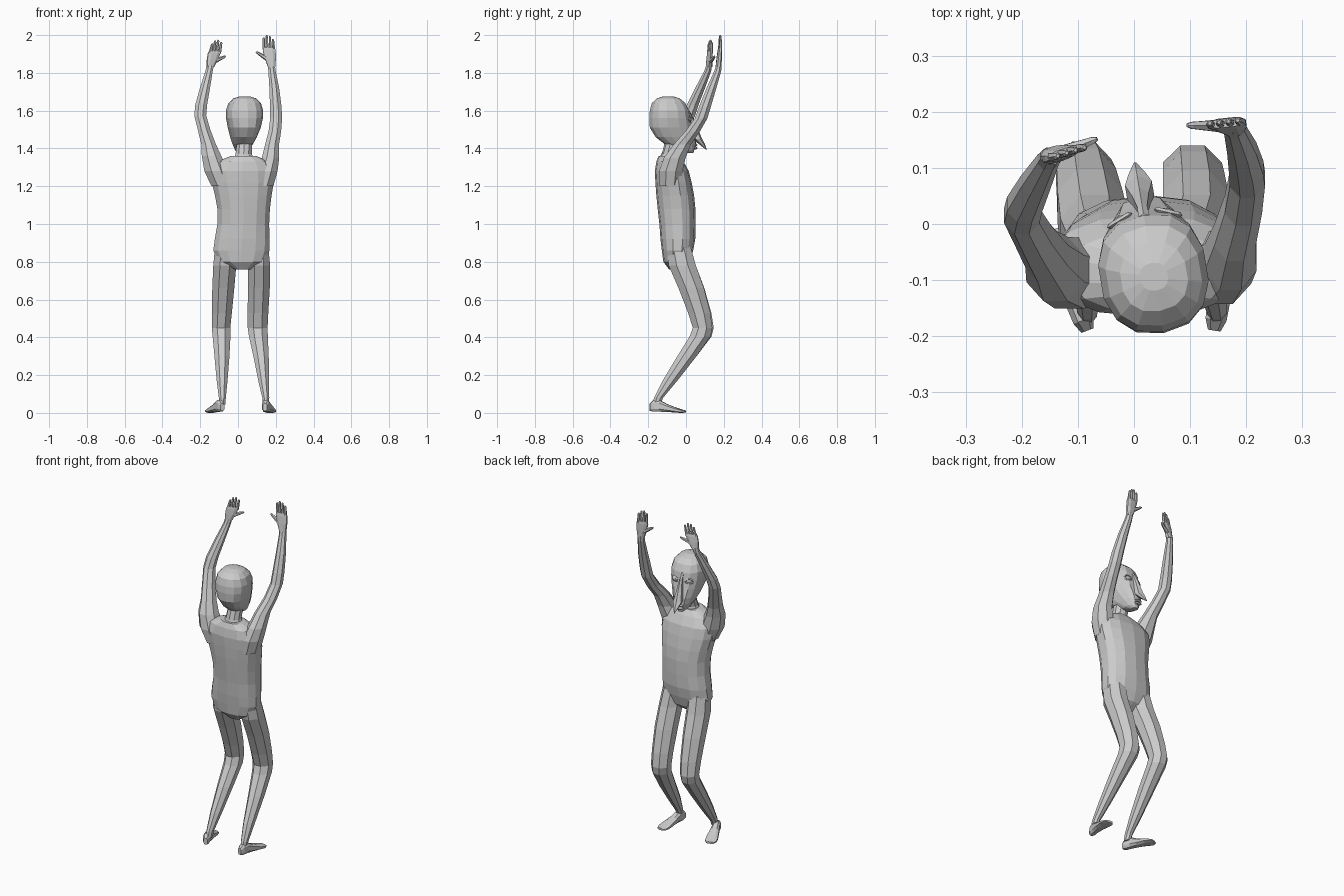
import bpy, bmesh
from math import cos, sin, pi, radians, copysign
from mathutils import Matrix, Vector


def loft(name, rings, n=8, power=1.0, mat=Matrix()):
    """Stack of level rings (cx, cy, z, rx, ry) skinned into a closed shell."""
    bm = bmesh.new()
    loops = []
    for cx, cy, z, rx, ry in rings:
        loop = []
        for i in range(n):
            a = 2 * pi * (i + 0.5) / n
            c, s = cos(a), sin(a)
            loop.append(bm.verts.new(mat @ Vector((
                cx + rx * copysign(abs(c) ** power, c),
                cy + ry * copysign(abs(s) ** power, s), z))))
        loops.append(loop)
    for a, b in zip(loops, loops[1:]):
        for i in range(n):
            j = (i + 1) % n
            bm.faces.new((a[i], a[j], b[j], b[i]))
    bm.faces.new(loops[0][::-1])
    bm.faces.new(loops[-1])
    return finish(name, bm)


def finish(name, bm):
    bmesh.ops.recalc_face_normals(bm, faces=bm.faces)
    me = bpy.data.meshes.new(name)
    bm.to_mesh(me)
    bm.free()
    ob = bpy.data.objects.new(name, me)
    bpy.context.collection.objects.link(ob)
    return ob


def rod(name, a, b, r1, r2, n=6):
    """Tapered rod between two points."""
    a, b = Vector(a), Vector(b)
    d = b - a
    m = Matrix.Translation(a) @ d.to_track_quat('Z', 'Y').to_matrix().to_4x4()
    L = d.length
    return loft(name, [(0, 0, 0, r1, r1), (0, 0, L * 0.9, r2, r2),
                       (0, 0, L, r2 * 0.5, r2 * 0.5)], n, 1, m)


# Torso
loft("torso", [
    (.025, -.06, .76, .04, .03), (.02, -.05, .80, .125, .07),
    (.018, -.045, .86, .152, .083), (.022, -.043, .92, .148, .092),
    (.028, -.045, 1.0, .14, .096), (.03, -.05, 1.08, .142, .10),
    (.028, -.057, 1.15, .153, .10), (.025, -.066, 1.22, .168, .096),
    (.022, -.075, 1.28, .172, .09), (.025, -.085, 1.33, .14, .072),
    (.03, -.09, 1.36, .07, .055)], 14, .85)

# Neck
loft("neck", [(.03, -.09, 1.31, .075, .06), (.03, -.085, 1.37, .045, .043),
              (.033, -.07, 1.42, .042, .045), (.035, -.07, 1.50, .05, .06)], 10)

# Head, turned slightly to one side
head = Matrix.Translation((.035, -.09, 0)) @ Matrix.Rotation(radians(9.5), 4, 'Z')
loft("head", [
    (0, .115, 1.375, .016, .016), (0, .09, 1.39, .034, .045),
    (0, .06, 1.425, .053, .085), (0, .035, 1.46, .068, .107),
    (0, .012, 1.51, .085, .115), (0, .004, 1.56, .096, .110),
    (0, .002, 1.60, .097, .105), (0, -.002, 1.64, .085, .09),
    (0, -.004, 1.665, .06, .062), (0, -.004, 1.676, .025, .025)], 14, .85, head)

# Beak-like nose
loft("nose", [(0, .2, 1.395, .003, .003), (0, .175, 1.425, .017, .017),
              (0, .152, 1.45, .028, .026), (0, .135, 1.50, .018, .022),
              (0, .115, 1.56, .010, .016), (0, .10, 1.60, .012, .01)], 6, 1, head)

# Lips
for nm, z in (("upper_lip", 1.418), ("lower_lip", 1.402)):
    loft(nm, [(0, .138, z - .007, .012, .008), (0, .14, z, .026, .014),
              (0, .138, z + .007, .012, .008)], 8, 1, head)

# Eyes: a ball inside an almond-shaped lid ring
for s, side in ((-1, "left"), (1, "right")):
    m = (head @ Matrix.Translation((s * .044, .105, 1.555))
         @ Matrix.Rotation(radians(-s * 22), 4, 'Z') @ Matrix.Rotation(radians(90), 4, 'X'))
    bm = bmesh.new()
    bmesh.ops.create_uvsphere(bm, u_segments=8, v_segments=6, radius=.014,
                              matrix=m @ Matrix.Diagonal((1.2, .8, .5, 1)))
    finish(side + "_eyeball", bm)
    bm = bmesh.new()
    rows = [[bm.verts.new(m @ Vector(((.021 + .005 * cos(b)) * cos(a),
                                      (.013 + .005 * cos(b)) * sin(a), .005 * sin(b))))
             for b in (0, pi / 2, pi, 3 * pi / 2)]
            for a in [2 * pi * i / 10 for i in range(10)]]
    for i in range(10):
        p, q = rows[i], rows[(i + 1) % 10]
        for j in range(4):
            k = (j + 1) % 4
            bm.faces.new((p[j], q[j], q[k], p[k]))
    finish(side + "_eyelid", bm)

# Arms, raised
loft("left_arm", [
    (-.085, -.085, 1.20, .06, .06), (-.115, -.088, 1.28, .068, .068),
    (-.14, -.08, 1.36, .056, .062), (-.155, -.058, 1.42, .042, .05),
    (-.18, -.02, 1.50, .036, .042), (-.2, .015, 1.575, .034, .036),
    (-.195, .035, 1.63, .034, .034), (-.175, .075, 1.72, .029, .028),
    (-.153, .115, 1.81, .021, .02), (-.147, .122, 1.84, .021, .016)], 8)
loft("right_arm", [
    (.13, -.085, 1.20, .062, .06), (.152, -.08, 1.28, .062, .068),
    (.172, -.06, 1.35, .05, .062), (.18, -.02, 1.42, .04, .05),
    (.195, .035, 1.49, .036, .042), (.202, .08, 1.56, .034, .036),
    (.2, .1, 1.62, .033, .034), (.192, .135, 1.72, .028, .028),
    (.18, .168, 1.81, .021, .02), (.177, .174, 1.84, .02, .016)], 8)


# Hands
def hand(side, wrist, knuckle, tip, across, thumb):
    wrist, knuckle, tip, across = map(Vector, (wrist, knuckle, tip, across))
    yaw = Matrix.Rotation(across.to_2d().angle_signed(Vector((1, 0))), 4, 'Z')
    inv = yaw.inverted()
    rings = []
    for t, rx, ry in ((0, .02, .016), (.45, .031, .014), (.85, .036, .011), (1, .034, .008)):
        p = inv @ wrist.lerp(knuckle, t)
        rings.append((p.x, p.y, p.z, rx, ry))
    loft(side + "_palm", rings, 8, .8, yaw)
    for i, drop in enumerate((.012, 0, .004, .02)):
        off = across * ((i - 1.5) * .0175)
        if side == "left":
            off = -off
        rod(f"{side}_finger_{i + 1}", knuckle + off - Vector((0, 0, .012)),
            tip + off * .95 - Vector((0, 0, drop)), .0085, .0065)
    rod(side + "_thumb", wrist.lerp(knuckle, .3), thumb, .015, .007)


hand("left", (-.147, .122, 1.83), (-.123, .127, 1.915), (-.112, .129, 1.975),
     (.95, .3, 0), (-.066, .152, 1.888))
hand("right", (.178, .172, 1.83), (.163, .18, 1.935), (.16, .182, 2.0),
     (.995, -.0 + .1, 0), (.095, .176, 1.912))

# Legs, knees bent
loft("left_leg", [
    (-.083, -.157, .045, .018, .022), (-.083, -.145, .08, .02, .026),
    (-.084, -.085, .17, .031, .042), (-.085, .005, .30, .043, .055),
    (-.087, .08, .405, .051, .06), (-.09, .095, .45, .053, .056),
    (-.085, .075, .53, .057, .064), (-.078, .03, .66, .063, .073),
    (-.07, -.02, .78, .066, .078), (-.066, -.04, .88, .06, .07)], 8)
loft("right_leg", [
    (.148, -.157, .045, .017, .022), (.147, -.145, .08, .02, .026),
    (.136, -.085, .17, .031, .042), (.122, .005, .30, .044, .055),
    (.108, .075, .405, .054, .06), (.104, .088, .45, .057, .056),
    (.106, .07, .53, .059, .064), (.11, .028, .66, .063, .073),
    (.112, -.02, .78, .063, .078), (.105, -.04, .88, .06, .07)], 8)

# Feet: lofted from heel to toe, local z runs along the foot
for side, heel, yaw in (("left", (-.083, -.19), 21), ("right", (.143, -.19), -9)):
    m = (Matrix.Translation((heel[0], heel[1], 0)) @ Matrix.Rotation(radians(yaw), 4, 'Z')
         @ Matrix.Rotation(radians(-90), 4, 'X') @ Matrix.Diagonal((1, -1, 1, 1)))
    loft(side + "_foot", [
        (0, .03, 0, .012, .02), (0, .037, .02, .02, .032),
        (0, .037, .05, .021, .032), (0, .026, .09, .027, .022),
        (0, .015, .14, .034, .013), (0, .009, .17, .034, .009),
        (0, .007, .19, .022, .006)], 8, .7, m)
